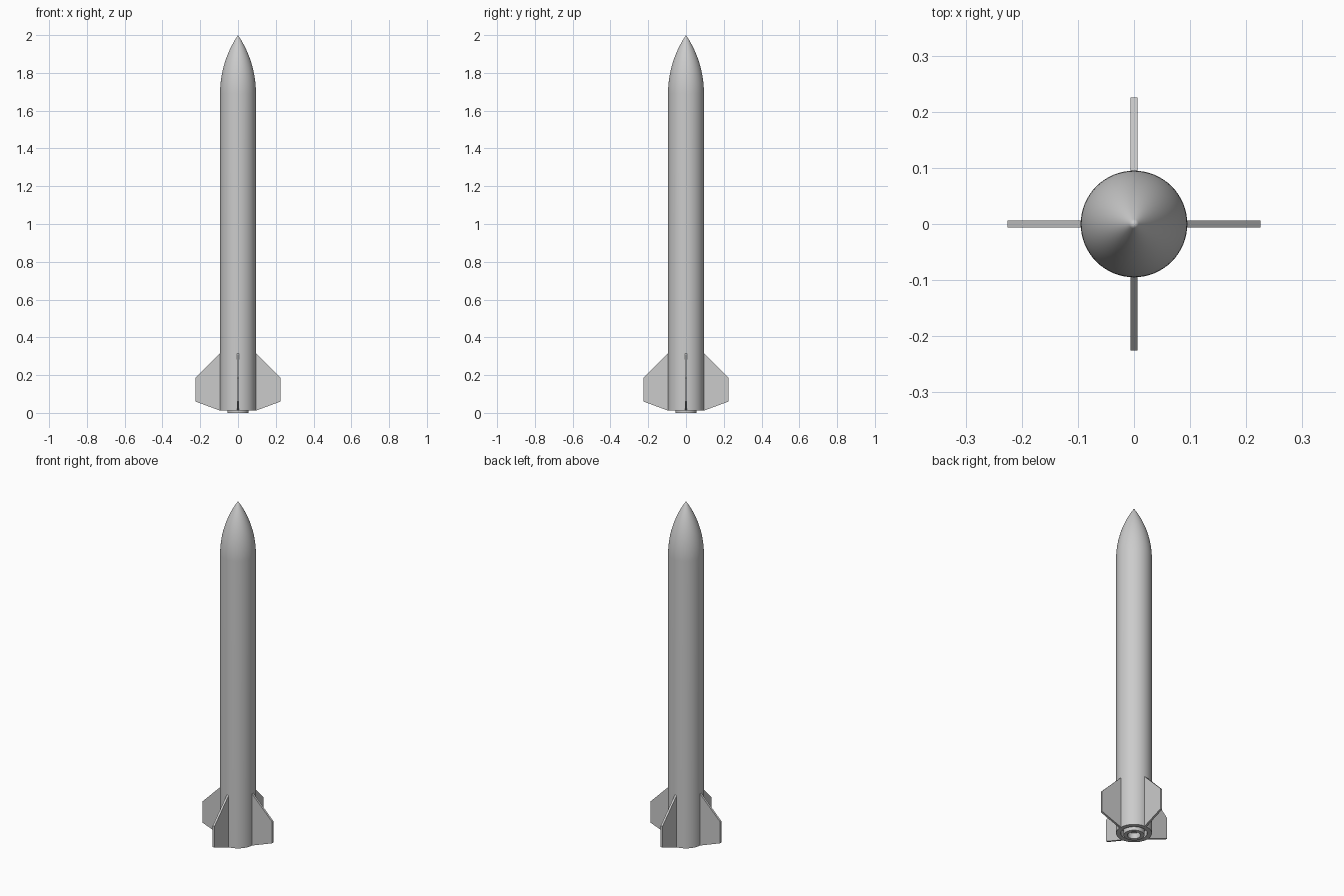
import bpy, bmesh, math
from mathutils import Matrix

cube = bpy.data.objects.get("Cube")
if cube:
    bpy.data.objects.remove(cube, do_unlink=True)

grey = bpy.data.materials.new("light grey")
grey.use_nodes = True
colour = (0.6, 0.6, 0.6, 1)
grey.diffuse_color = colour
grey.node_tree.nodes["Principled BSDF"].inputs["Base Color"].default_value = colour

RADIUS, BASE, SHOULDER, TIP = 0.095, 0.012, 1.69, 2.0


def add_object(name, bm):
    bmesh.ops.recalc_face_normals(bm, faces=bm.faces)
    mesh = bpy.data.meshes.new(name)
    bm.to_mesh(mesh)
    bm.free()
    mesh.materials.append(grey)
    obj = bpy.data.objects.new(name, mesh)
    bpy.context.collection.objects.link(obj)
    bpy.ops.object.select_all(action="DESELECT")
    obj.select_set(True)
    bpy.context.view_layer.objects.active = obj
    bpy.ops.object.shade_smooth_by_angle(angle=math.radians(30))
    return obj


def lathe(name, profile, steps=64):
    """Spin a (radius, height) profile around z."""
    bm = bmesh.new()
    verts = [bm.verts.new((r, 0, z)) for r, z in profile]
    edges = [bm.edges.new(pair) for pair in zip(verts, verts[1:])]
    bmesh.ops.spin(bm, geom=verts + edges, axis=(0, 0, 1), cent=(0, 0, 0),
                   angle=math.tau, steps=steps)
    bmesh.ops.remove_doubles(bm, verts=bm.verts, dist=1e-5)
    return add_object(name, bm)


# Body tube with a recessed tail, and a tangent ogive nose
length = TIP - SHOULDER
arc = (RADIUS ** 2 + length ** 2) / (2 * RADIUS)
nose = []
for i in range(25):
    h = length * i / 24
    r = math.sqrt(arc ** 2 - h ** 2) - arc + RADIUS
    nose.append((max(r, 0), SHOULDER + h))
lathe("body", [(0, 0.05), (0.07, 0.05), (0.07, BASE), (RADIUS, BASE)] + nose)

# Motor nozzle
lathe("nozzle", [(0, 0.03), (0.03, 0.03), (0.035, 0), (0.055, 0),
                 (0.055, 0.05), (0, 0.05)])

# Four swept fins
outline = [(0.085, BASE), (RADIUS, BASE), (0.225, 0.06),
           (0.225, 0.185), (RADIUS, 0.315), (0.085, 0.315)]
for i, side in enumerate(("left", "back", "right", "front")):
    bm = bmesh.new()
    face = bm.faces.new([bm.verts.new((x, -0.006, z)) for x, z in outline])
    extruded = bmesh.ops.extrude_face_region(bm, geom=[face])
    moved = [v for v in extruded["geom"] if isinstance(v, bmesh.types.BMVert)]
    bmesh.ops.translate(bm, verts=moved, vec=(0, 0.012, 0))
    bm.transform(Matrix.Rotation(i * math.pi / 2, 4, "Z"))
    add_object(side + "_fin", bm)
